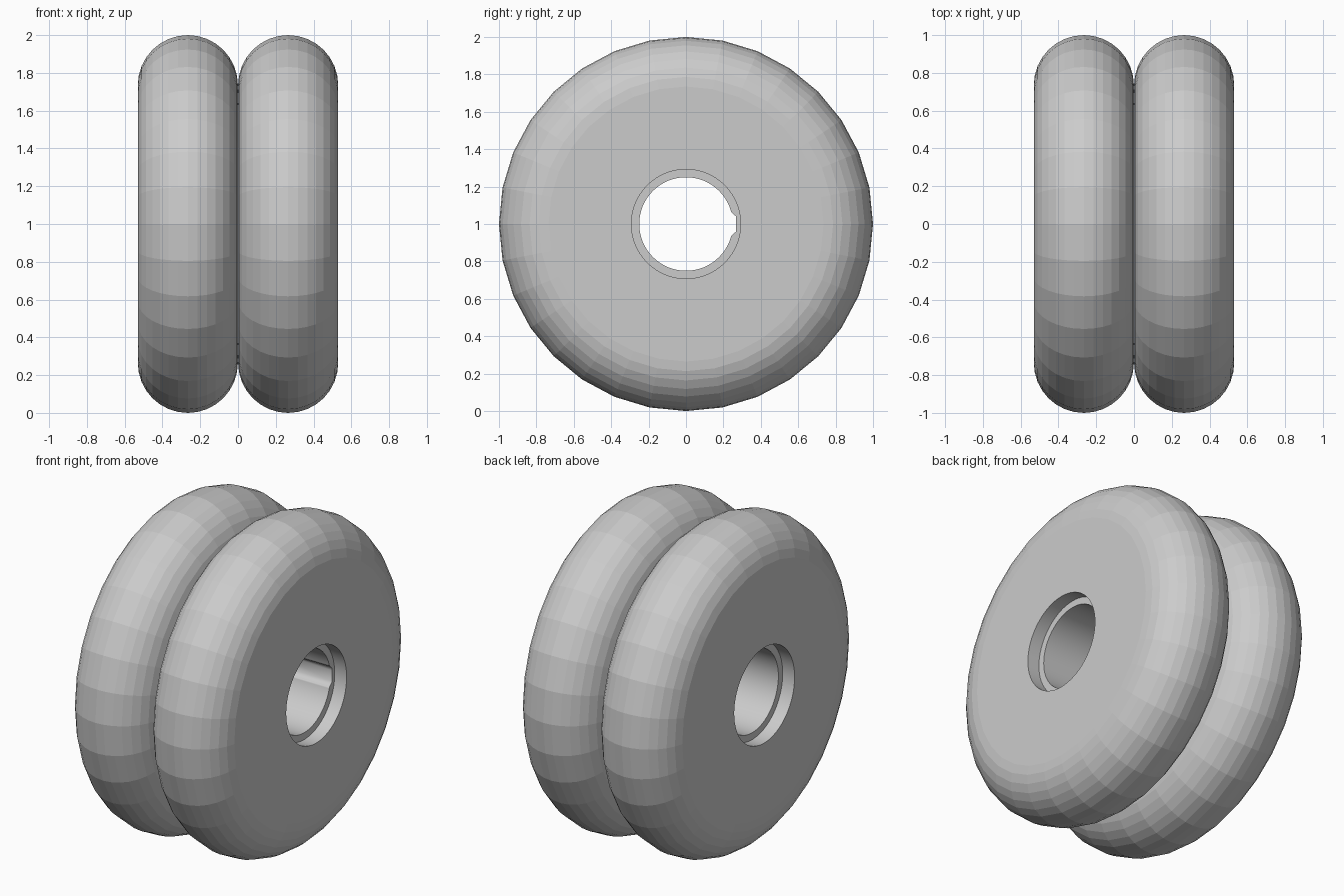
import bpy, bmesh, math
from mathutils import Matrix

if "Cube" in bpy.data.objects:
    bpy.data.objects.remove(bpy.data.objects["Cube"])

R, W, SEG = 1.0, 0.53, 32          # wheel radius, width of one wheel, sides
BORE, RECESS, DEPTH = 0.25, 0.292, 0.08
ROUND = 8                          # steps per quarter of the rounded tread

grey = bpy.data.materials.new("light_grey")
grey.diffuse_color = (0.6, 0.6, 0.6, 1)
grey.use_nodes = True
grey.node_tree.nodes["Principled BSDF"].inputs["Base Color"].default_value = grey.diffuse_color


def make_object(name, bm):
    bmesh.ops.recalc_face_normals(bm, faces=bm.faces)
    me = bpy.data.meshes.new(name)
    bm.to_mesh(me)
    bm.free()
    me.materials.append(grey)
    ob = bpy.data.objects.new(name, me)
    bpy.context.collection.objects.link(ob)
    return ob


def rounded_disc(name, cx):
    """Disc along x with a half-round tread and flat closed sides."""
    bm = bmesh.new()
    f = W / 2
    rings = []
    for i in range(2 * ROUND + 1):
        a = math.pi * i / (2 * ROUND)
        x, r = cx - f * math.cos(a), R - f + f * math.sin(a)
        rings.append([bm.verts.new((x, r * math.sin(2 * math.pi * k / SEG),
                                    1 + r * math.cos(2 * math.pi * k / SEG)))
                      for k in range(SEG)])
    for a, b in zip(rings, rings[1:]):
        for k in range(SEG):
            n = (k + 1) % SEG
            bm.faces.new((a[k], a[n], b[n], b[k]))
    bm.faces.new(rings[0])
    bm.faces.new(rings[-1])
    return make_object(name, bm)


def cylinder_x(name, cx, r, length):
    bm = bmesh.new()
    m = Matrix.Translation((cx, 0, 1)) @ Matrix.Rotation(math.pi / 2, 4, 'Y')
    bmesh.ops.create_cone(bm, cap_ends=True, segments=64, radius1=r,
                          radius2=r, depth=length, matrix=m)
    return make_object(name, bm)


def keyway(name):
    """Tapered slot running through the bore on the +y side."""
    bm = bmesh.new()
    prof = [(0.2, -0.063), (0.243, -0.063), (0.268, -0.04),
            (0.268, 0.04), (0.243, 0.063), (0.2, 0.063)]
    face = bm.faces.new([bm.verts.new((-0.8, y, 1 + z)) for y, z in prof])
    ext = bmesh.ops.extrude_face_region(bm, geom=[face], use_keep_orig=True)
    for v in ext["geom"]:
        if isinstance(v, bmesh.types.BMVert):
            v.co.x = 0.8
    return make_object(name, bm)


def cut(ob, cutters):
    for c in cutters:
        mod = ob.modifiers.new(c.name, 'BOOLEAN')
        mod.operation, mod.solver, mod.object = 'DIFFERENCE', 'EXACT', c
    dg = bpy.context.evaluated_depsgraph_get()
    me = bpy.data.meshes.new_from_object(ob.evaluated_get(dg))
    ob.modifiers.clear()
    ob.data = me


# cutters shared by both wheels
bore = cylinder_x("bore_cutter", 0, BORE, 1.6)
slot = keyway("keyway_cutter")
helpers = [bore, slot]

# two mirrored wheels, each recessed on its outer side
for side, s in (("left", -1), ("right", 1)):
    wheel = rounded_disc(side + "_wheel", s * (W / 2 + 0.0005))
    recess = cylinder_x(side + "_recess_cutter", s * W, RECESS, 2 * DEPTH)
    helpers.append(recess)
    cut(wheel, [bore, slot, recess])
    # flat tread facets, smooth bore walls
    for p in wheel.data.polygons:
        p.use_smooth = math.hypot(p.center.y, p.center.z - 1) < 0.3 and abs(p.normal.x) < 0.1
    for o in bpy.context.selected_objects:
        o.select_set(False)

for h in helpers:
    bpy.data.objects.remove(h)
